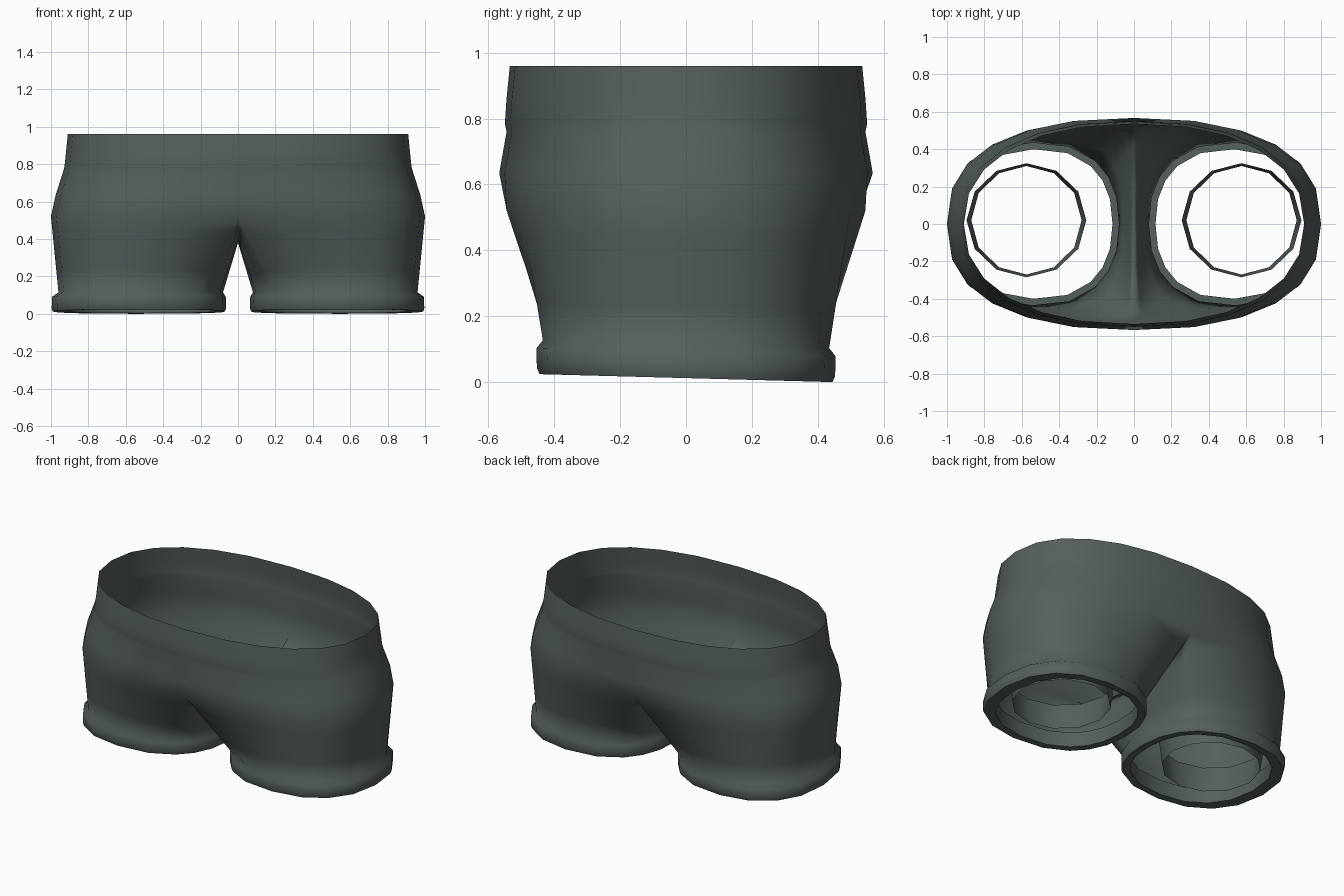
import bpy
import bmesh
from math import sin, cos, radians, copysign

cube = bpy.data.objects.get("Cube")
if cube:
    bpy.data.objects.remove(cube, do_unlink=True)

fabric = bpy.data.materials.new("dark_grey_green")
fabric.use_nodes = True
colour = (0.09, 0.115, 0.11, 1)
fabric.diffuse_color = colour
fabric.node_tree.nodes["Principled BSDF"].inputs["Base Color"].default_value = colour

OUTER = 13   # points from front centre round the side to back centre
INNER = 5    # points along the crotch seam, back to front
SWEEP = 132  # half angle of the leg covered by the outer points


def rounded(a, power):
    """Point on a unit oval, squarer for smaller powers."""
    c, s = cos(radians(a)), sin(radians(a))
    return copysign(abs(c) ** power, c), copysign(abs(s) ** power, s)


def torso_row(rx, ry, z, power):
    """Half of a rounded oval around the body."""
    pts = []
    for k in range(OUTER):
        x, y = rounded(-90 + 180 * k / (OUTER - 1), power)
        pts.append((0 if k in (0, OUTER - 1) else rx * x, ry * y, z))
    return pts


def leg_row(cx, rx, ry, z):
    """Closed rounded oval around one leg, tilted slightly down to the back."""
    angles = [-SWEEP + 2 * SWEEP * k / (OUTER - 1) for k in range(OUTER)]
    angles += [SWEEP + (360 - 2 * SWEEP) * (j + 1) / (INNER + 1)
               for j in range(INNER)]
    pts = [rounded(a, 0.86) for a in angles]
    return [(cx + rx * x, ry * y, z - 0.027 * ry * y) for x, y in pts]


def blend(a, b, t):
    return [tuple(p + (q - p) * t for p, q in zip(u, v)) for u, v in zip(a, b)]


def skin(bm, upper, lower, closed):
    n = len(upper)
    for k in range(n if closed else n - 1):
        m = (k + 1) % n
        bm.faces.new((upper[k], lower[k], lower[m], upper[m]))


def finish(bm, name):
    mesh = bpy.data.meshes.new(name)
    bm.to_mesh(mesh)
    bm.free()
    mesh.materials.append(fabric)
    obj = bpy.data.objects.new(name, mesh)
    bpy.context.collection.objects.link(obj)
    bpy.ops.object.select_all(action='DESELECT')
    obj.select_set(True)
    bpy.context.view_layer.objects.active = obj
    bpy.ops.object.shade_smooth_by_angle(angle=radians(65))
    mirror = obj.modifiers.new("mirror", 'MIRROR')
    mirror.use_clip = True
    mirror.merge_threshold = 0.002


# Waist and hips
bm = bmesh.new()
torso = [torso_row(*r) for r in (
    (0.91, 0.535, 0.96, 0.88), (0.92, 0.545, 0.86, 0.87),
    (0.928, 0.55, 0.785, 0.86), (0.935, 0.545, 0.76, 0.86),
    (0.975, 0.567, 0.635, 0.82), (1.0, 0.56, 0.52, 0.8))]
torso[-1][0] = (0, -0.525, 0.51)
torso[-1][-1] = (0, 0.525, 0.51)
rows = [[bm.verts.new(p) for p in r] for r in torso]
for a, b in zip(rows, rows[1:]):
    skin(bm, a, b, False)

# Crotch seam closes the lowest hip row into a ring round the leg
seam = [(0, 0.43, 0.45), (0, 0.23, 0.4), (0, 0, 0.38),
        (0, -0.23, 0.4), (0, -0.43, 0.45)]
top_ring = torso[-1] + seam
ring = rows[-1] + [bm.verts.new(p) for p in seam]

# Leg, turned-out cuff and inner hem
leg_end = leg_row(0.52, 0.44, 0.435, 0.115)
legs = [blend(top_ring, leg_end, t) for t in (0.2, 0.45, 0.72)] + [leg_end]
legs += [leg_row(*r) for r in (
    (0.53, 0.465, 0.455, 0.09), (0.53, 0.466, 0.453, 0.03),
    (0.53, 0.46, 0.445, 0.012), (0.515, 0.40, 0.40, 0.014),
    (0.515, 0.40, 0.40, 0.11))]
for r in legs:
    below = [bm.verts.new(p) for p in r]
    skin(bm, ring, below, True)
    ring = below
finish(bm, "shorts")

# Loose band inside each leg
bm = bmesh.new()
bands = []
for rx, ry, z in ((0.32, 0.305, 0.21), (0.295, 0.29, 0.04)):
    bands.append([bm.verts.new((0.575 + rx * cos(radians(30 * k)),
                                0.02 + ry * sin(radians(30 * k)), z))
                  for k in range(12)])
skin(bm, bands[0], bands[1], True)
finish(bm, "inner_leg_bands")
